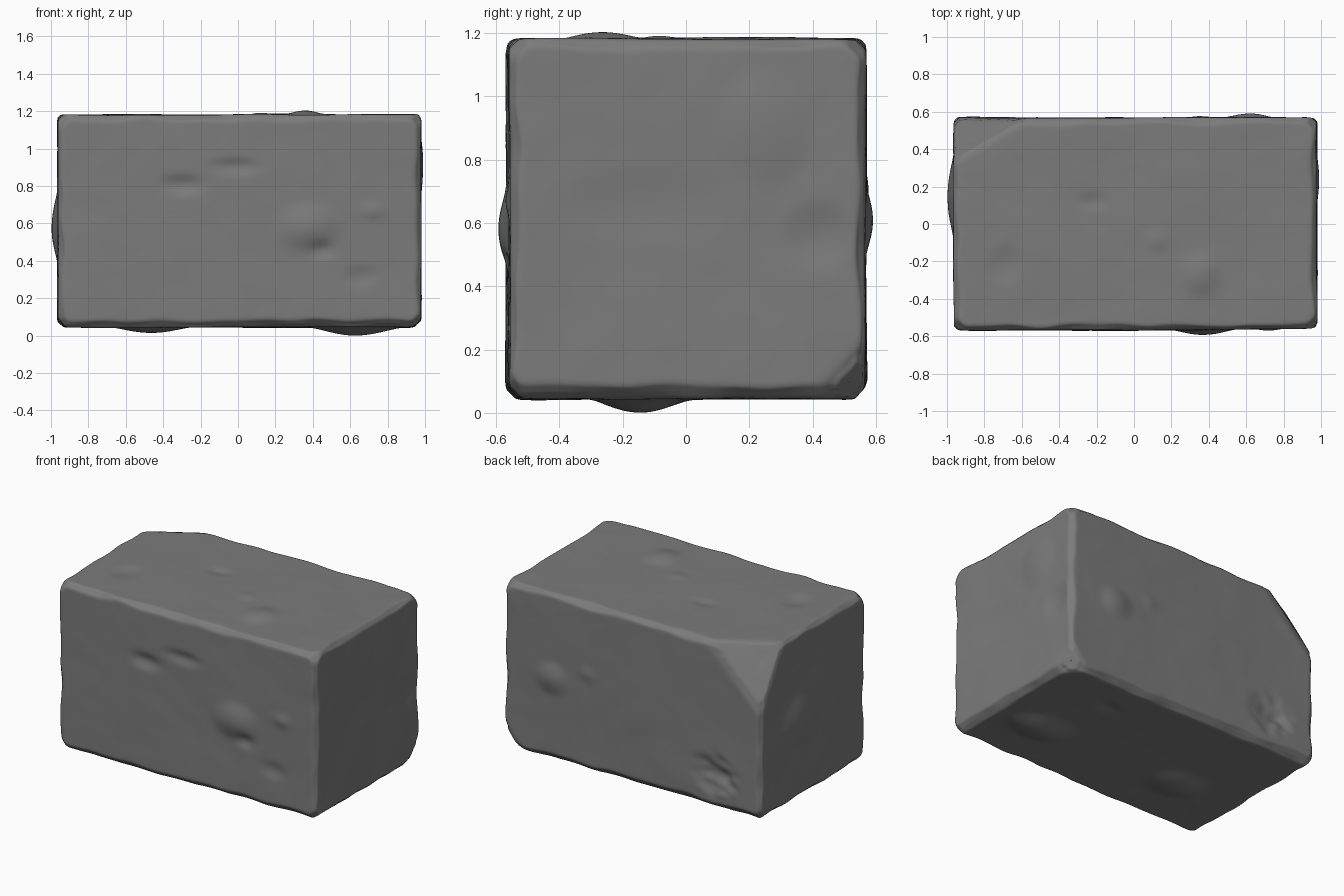
import bpy, bmesh, math
from itertools import product
from mathutils import Vector, noise

old = bpy.data.objects.get("Cube")
if old:
    bpy.data.objects.remove(old, do_unlink=True)

# Stone colour
stone = bpy.data.materials.new("grey stone")
stone.use_nodes = True
colour = (0.2, 0.2, 0.2, 1)
stone.diffuse_color = colour
shader = stone.node_tree.nodes["Principled BSDF"]
shader.inputs["Base Color"].default_value = colour
shader.inputs["Roughness"].default_value = 0.9

HALF = Vector((0.972, 0.568, 0.568))
CENTRE = Vector((0.006, 0, 0.608))

# Lumps and dents: face axis, side, centre, radii (in the two other axes), height
LUMPS = [
    (0, -1, (0.15, 0.57), (0.24, 0.21), 0.034),
    (0, 1, (0.25, 0.90), (0.16, 0.20), 0.014),
    (0, 1, (0.42, 0.55), (0.13, 0.12), -0.014),
    (0, 1, (-0.1, 0.65), (0.30, 0.14), -0.008),
    (1, -1, (0.38, 0.57), (0.18, 0.14), 0.028),
    (1, -1, (0.45, 0.46), (0.07, 0.06), -0.022),
    (1, -1, (0.72, 0.66), (0.08, 0.05), 0.012),
    (1, -1, (-0.30, 0.80), (0.13, 0.06), -0.022),
    (1, -1, (-0.02, 0.90), (0.16, 0.05), -0.016),
    (1, -1, (0.66, 0.31), (0.10, 0.07), -0.012),
    (1, 1, (0.62, 0.60), (0.13, 0.12), 0.022),
    (1, 1, (0.35, 0.70), (0.06, 0.06), 0.010),
    (1, 1, (-0.62, 0.27), (0.17, 0.15), -0.030),
    (2, 1, (0.36, -0.27), (0.11, 0.14), 0.022),
    (2, 1, (0.13, -0.09), (0.06, 0.07), 0.012),
    (2, 1, (-0.22, 0.12), (0.08, 0.06), -0.014),
    (2, 1, (-0.68, -0.22), (0.10, 0.12), -0.012),
    (2, -1, (0.62, -0.15), (0.25, 0.17), 0.042),
    (2, -1, (-0.46, -0.15), (0.22, 0.17), 0.034),
    (2, -1, (0.45, 0.30), (0.10, 0.07), -0.014),
]


def spread(t):
    """Crowd the grid lines towards the edges of the block."""
    return 0.25 * t + 0.75 * math.sin(t * math.pi / 2)


def clip(p, normal, reach, soft=0.0):
    """Push a point back onto a chamfer plane."""
    n = normal.normalized()
    over = p.dot(n) - reach
    if over > soft:
        p -= n * (over - soft * 0.5)
    elif over > -soft and soft:
        p -= n * ((over + soft) ** 2 / (4 * soft))


# Chamfers along all edges, plus the small corner cuts
EDGES = [Vector(s) for s in product((-1, 0, 1), repeat=3) if sum(map(abs, s)) == 2]
CORNERS = [Vector(s) for s in product((-1, 1), repeat=3)]
# Large broken corners: side signs, and how far each cut runs along x, y, z
BROKEN = [((-1, 1, 1), (0.42, 0.25, 0.42)), ((1, 1, -1), (0.14, 0.17, 0.18))]


def carve(co):
    p = Vector([spread(c) * h for c, h in zip(co, HALF)])
    flat = p + CENTRE
    for e in EDGES:
        width = 0.032 + 0.02 * noise.noise(flat * 5 + e * 7)
        if e.z < 0:
            width += 0.012
        reach = (sum(abs(a) * h for a, h in zip(e, HALF)) - width) / math.sqrt(2)
        clip(p, e, reach, 0.005)
    for c in CORNERS:
        clip(p, c, (sum(HALF) - 0.09) / math.sqrt(3), 0.006)
    for side, cut in BROKEN:
        n = Vector([s / d for s, d in zip(side, cut)])
        tip = Vector([s * h for s, h in zip(side, HALF)])
        clip(p, n, (n.dot(tip) - 1) / n.length, 0.02)
    # Lumps and dents raised from each face
    for axis, side, at, radii, height in LUMPS:
        if side * co[axis] > 0.999:
            u, v = [flat[i] for i in range(3) if i != axis]
            d = ((u - at[0]) / radii[0]) ** 2 + ((v - at[1]) / radii[1]) ** 2
            if d < 1:
                p[axis] += side * height * (1 - d) ** 1.5
    # Chipped patch low on the back
    if co[1] > 0.999:
        d = ((flat.x + 0.62) / 0.2) ** 2 + ((flat.z - 0.27) / 0.18) ** 2
        if d < 1:
            p.y += 0.035 * (1 - d) * noise.noise(flat * 16)
    # Gentle unevenness, and a slight taper at the front
    p += 0.007 * noise.noise_vector(flat * 2.4)
    p += 0.002 * noise.noise_vector(flat * 8)
    p.y += 0.012 * max(0, p.x) * max(0, -p.y) / HALF.y
    return p + CENTRE


# Stone block
bm = bmesh.new()
bmesh.ops.create_cube(bm, size=2)
bmesh.ops.subdivide_edges(bm, edges=bm.edges[:], cuts=79, use_grid_fill=True)
for vert in bm.verts:
    vert.co = carve(vert.co.copy())
low = min(v.co.z for v in bm.verts)
for vert in bm.verts:
    vert.co.z -= low
for _ in range(2):
    bmesh.ops.smooth_vert(bm, verts=bm.verts[:], factor=0.4,
                          use_axis_x=True, use_axis_y=True, use_axis_z=True)
mesh = bpy.data.meshes.new("stone_block")
bm.to_mesh(mesh)
bm.free()
mesh.materials.append(stone)
block = bpy.data.objects.new("stone_block", mesh)
bpy.context.collection.objects.link(block)
bpy.context.view_layer.objects.active = block
block.select_set(True)
bpy.ops.object.shade_smooth()
